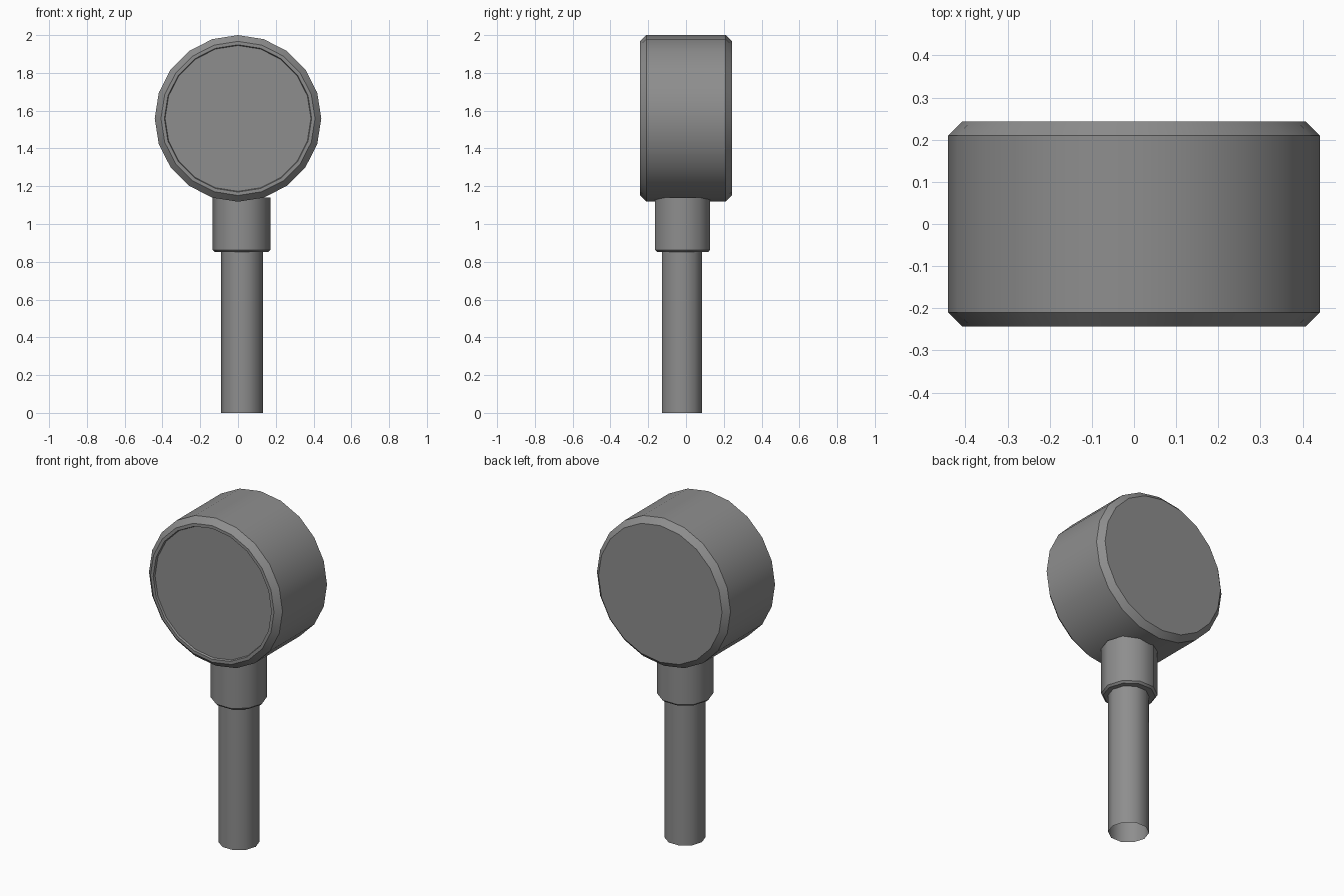
import bpy, bmesh, math
from mathutils import Matrix

cube = bpy.data.objects.get("Cube")
if cube:
    bpy.data.objects.remove(cube, do_unlink=True)

# One grey metal for every part
GREY = (0.27, 0.27, 0.27, 1)
metal = bpy.data.materials.new("grey_metal")
metal.use_nodes = True
metal.diffuse_color = GREY
metal.node_tree.nodes["Principled BSDF"].inputs["Base Color"].default_value = GREY


def lathe(name, sides, profile, location, cap_start=True, tilt=0):
    """Spin (radius, height) pairs around z, tilt about x and place."""
    bm = bmesh.new()
    rings = []
    for r, h in profile:
        angles = [2 * math.pi * i / sides for i in range(sides)]
        rings.append([bm.verts.new((r * math.cos(a), r * math.sin(a), h)) for a in angles])
    for low, high in zip(rings, rings[1:]):
        for i in range(sides):
            j = (i + 1) % sides
            bm.faces.new((low[i], low[j], high[j], high[i]))
    bm.faces.new(rings[-1])
    if cap_start:
        bm.faces.new(rings[0][::-1])
    bm.transform(Matrix.Rotation(tilt, 4, 'X'))
    mesh = bpy.data.meshes.new(name)
    bm.to_mesh(mesh)
    bm.free()
    mesh.materials.append(metal)
    obj = bpy.data.objects.new(name, mesh)
    bpy.context.collection.objects.link(obj)
    obj.location = location
    bpy.ops.object.select_all(action='DESELECT')
    obj.select_set(True)
    bpy.context.view_layer.objects.active = obj
    bpy.ops.object.shade_smooth_by_angle(angle=math.radians(40))
    return obj


# Round head lying along y: chamfered both ends, shallow recessed dial in front
lathe("gauge_head", 20,
      [(0.408, -0.243), (0.441, -0.21), (0.441, 0.21), (0.408, 0.243),
       (0.39, 0.243), (0.386, 0.231)],
      (0, 0, 1.559), tilt=math.pi / 2)

# Collar under the head, chamfered at its lower edge
lathe("neck_collar", 10,
      [(0.142, 0.852), (0.153, 0.863), (0.153, 1.14)], (0.018, -0.018, 0))

# Stem tube, open at the bottom
lathe("stem_tube", 10, [(0.111, 0), (0.111, 0.9)], (0.021, -0.021, 0), cap_start=False)
